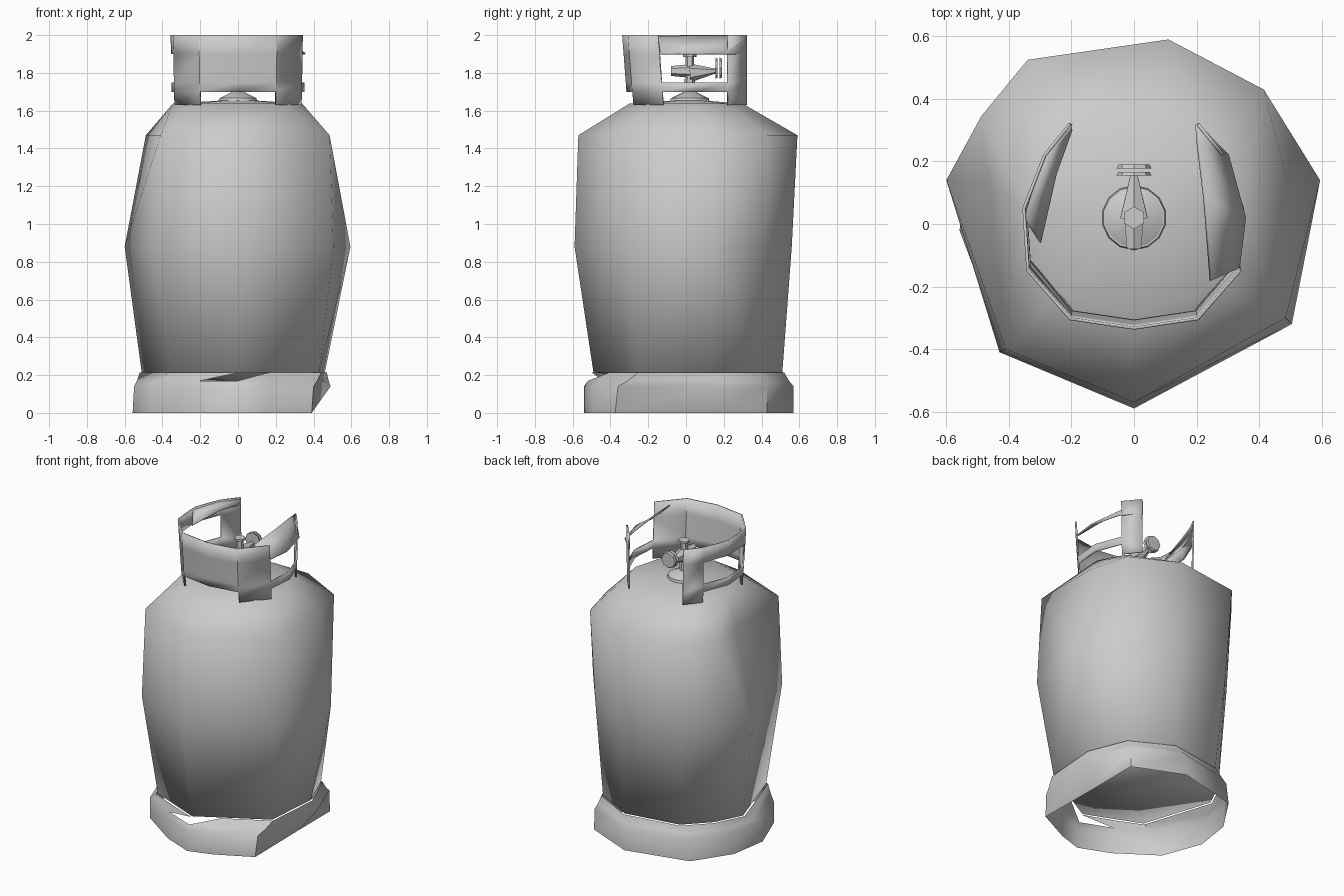
import bpy, bmesh, math
from mathutils import Vector

if "Cube" in bpy.data.objects:
    bpy.data.objects.remove(bpy.data.objects["Cube"])

grey = bpy.data.materials.new("painted_grey")
grey.diffuse_color = (0.6, 0.6, 0.6, 1)
grey.use_nodes = True
grey.node_tree.nodes["Principled BSDF"].inputs["Base Color"].default_value = grey.diffuse_color


def finish(name, bm, angle=None, thick=0):
    """Turn a bmesh into a grey object, optionally smooth and thickened."""
    bmesh.ops.recalc_face_normals(bm, faces=bm.faces[:])
    me = bpy.data.meshes.new(name)
    bm.to_mesh(me)
    bm.free()
    me.materials.append(grey)
    ob = bpy.data.objects.new(name, me)
    bpy.context.collection.objects.link(ob)
    if thick:
        mod = ob.modifiers.new("thickness", 'SOLIDIFY')
        mod.thickness = thick
        mod.offset = 0
    if angle:
        bpy.ops.object.select_all(action='DESELECT')
        bpy.context.view_layer.objects.active = ob
        ob.select_set(True)
        bpy.ops.object.shade_smooth_by_angle(angle=math.radians(angle))
    return ob


def ring(bm, pts, z):
    return [bm.verts.new((x, y, z)) for x, y in pts]


def bridge(bm, a, b):
    n = len(a)
    return [bm.faces.new((a[i], a[(i + 1) % n], b[(i + 1) % n], b[i])) for i in range(n)]


def bridge_outward(bm, a, b):
    """Join two rings with triangles, folding each quad so it bulges outwards."""
    n = len(a)
    for i in range(n):
        p, q, r, s = a[i], a[(i + 1) % n], b[(i + 1) % n], b[i]
        if (p.co + r.co).xy.length > (q.co + s.co).xy.length:
            tris = ((p, q, r), (p, r, s))
        else:
            tris = ((p, q, s), (q, r, s))
        for t in tris:
            bm.faces.new(t)


def fan(bm, loop, tip):
    t = bm.verts.new(tip)
    for i in range(len(loop)):
        bm.faces.new((loop[i], loop[(i + 1) % len(loop)], t))


# Tank body: uneven nine-sided rings from base to neck
base = [(0, -.49), (.43, -.25), (.46, .12), (.36, .37), (.10, .51),
        (-.27, .45), (-.42, .30), (-.51, .12), (-.36, -.34)]
belly = [(0, -.59), (.505, -.32), (.595, .14), (.395, .405), (.11, .56),
         (-.315, .495), (-.46, .33), (-.60, .14), (-.43, -.41)]
shoulder = [(0, -.57), (.485, -.30), (.485, .16), (.415, .43), (.11, .59),
            (-.34, .525), (-.488, .345), (-.465, .14), (-.41, -.40)]
neck = [(0, -.30), (.27, -.20), (.34, .05), (.25, .22), (.06, .30),
        (-.18, .28), (-.28, .2), (-.345, .05), (-.25, -.22)]
bm = bmesh.new()
rings = [ring(bm, p, z) for p, z in ((base, .215), (belly, .88), (shoulder, 1.47), (neck, 1.637))]
for a, b in zip(rings, rings[1:]):
    bridge_outward(bm, a, b)
fan(bm, rings[-1], (0, .02, 1.66))
fan(bm, rings[0], (0, 0, .16))
finish("tank_body", bm, 110)

# Foot skirt: open ring with a slanted drain slot at the front
rim = [(-.46, -.28), (-.2, -.46), (0, -.54), (.16, -.49), (.39, -.375), (.385, .1),
       (.385, .43), (.06, .57), (-.36, .47), (-.52, .23), (-.558, -.02)]
waist = [(-.46, -.28), (-.2, -.46), (0, -.54), (.16, -.49), (.40, -.36), (.49, .14),
         (.38, .43), (.06, .57), (-.35, .46), (-.52, .23), (-.55, -.02)]
top = [(-.37, -.345), (-.2, -.42), (0, -.498), (.16, -.408), (.44, -.255), (.47, .122),
       (.367, .377), (.10, .52), (-.275, .46), (-.428, .306), (-.52, .12)]
upper = [((a[0] + b[0]) / 2, (a[1] + b[1]) / 2) for a, b in zip(waist, top)]
bm = bmesh.new()
r0, r1, r2, r3 = (ring(bm, p, z) for p, z in ((rim, 0), (waist, .14), (upper, .17), (top, .213)))
bridge(bm, r0, r1)
bridge(bm, r1, r2)
band = bridge(bm, r2, r3)
bmesh.ops.delete(bm, geom=[band[1], band[2]], context='FACES_ONLY')
bm.faces.new((r2[1], r3[2], r3[1]))
bm.faces.new((r2[2], r2[3], r3[3]))
finish("foot_skirt", bm, 50)

# Guard collar: open at the back, with side windows and a front drain gap
half = [(0, -.305), (.2, -.275), (.333, -.12), (.345, .05), (.28, .22), (.2, .32)]
path = [(-x, y) for x, y in reversed(half[1:])] + half
levels = [1.63, 1.70, 1.75, 1.90, 2.0]
bm = bmesh.new()
grid = []
for z in levels:
    t = (z - 1.63) / .37
    grid.append(ring(bm, [(x * (1 + .02 * t), y - (.028 * t if y < -.1 else 0)) for x, y in path], z))
for k in range(len(levels) - 1):
    for i in range(len(path) - 1):
        front = i in (4, 5)
        side = i in (1, 2, 7, 8)
        if front and k == 0 or side and k in (0, 2):
            continue
        if k == 3 and i in (7, 8):
            continue
        bm.faces.new((grid[k][i], grid[k][i + 1], grid[k + 1][i + 1], grid[k + 1][i]))
finish("guard_collar", bm, 40, .01)

# Folded handle lip on the right side, leaning inwards to the top edge
bm = bmesh.new()
outer = [bm.verts.new(p) for p in ((.335, -.14, 1.9), (.355, .02, 1.9), (.30, .22, 1.9), (.2, .32, 1.9))]
inner = [bm.verts.new(p) for p in ((.245, -.18, 1.99), (.225, .08, 1.995), (.205, .25, 1.995), (.2, .32, 1.995))]
for i in range(3):
    bm.faces.new((outer[i], outer[i + 1], inner[i + 1], inner[i]))
finish("right_handle_lip", bm, 40, .01)

# Narrow rolled lip on the left side
bm = bmesh.new()
outer = [bm.verts.new(p) for p in ((-.35, .02, 1.99), (-.285, .22, 1.99), (-.203, .32, 1.99))]
inner = [bm.verts.new(p) for p in ((-.30, -.06, 1.93), (-.25, .16, 1.96), (-.2, .30, 1.96))]
for i in range(2):
    bm.faces.new((outer[i], outer[i + 1], inner[i + 1], inner[i]))
finish("left_handle_lip", bm, 40, .01)


def spindle(name, start, end, r1, r2, sides):
    """Tapered prism between two points."""
    a, b = Vector(start), Vector(end)
    bm = bmesh.new()
    bmesh.ops.create_cone(bm, cap_ends=True, segments=sides, radius1=r1, radius2=r2,
                          depth=(b - a).length)
    bm.transform((b - a).to_track_quat('Z', 'Y').to_matrix().to_4x4())
    bmesh.ops.translate(bm, vec=(a + b) / 2, verts=bm.verts[:])
    finish(name, bm, 30)


# Valve on the tank top
spindle("valve_flange", (0, .02, 1.645), (0, .02, 1.668), .105, .10, 14)
spindle("valve_boss", (0, .02, 1.668), (0, .02, 1.70), .095, .03, 14)
spindle("valve_stem", (0, .02, 1.68), (0, .02, 1.89), .03, .022, 6)
spindle("valve_cap", (0, .02, 1.885), (0, .02, 1.90), .036, .036, 6)
spindle("valve_outlet", (0, -.08, 1.81), (0, .02, 1.81), .026, .036, 6)
spindle("valve_arm", (0, .02, 1.80), (0, .16, 1.81), .05, .012, 6)
for i, y in enumerate((.155, .178)):
    spindle("hand_wheel_%d" % (i + 1), (0, y, 1.825), (0, y + .012, 1.825), .056, .05, 8)
